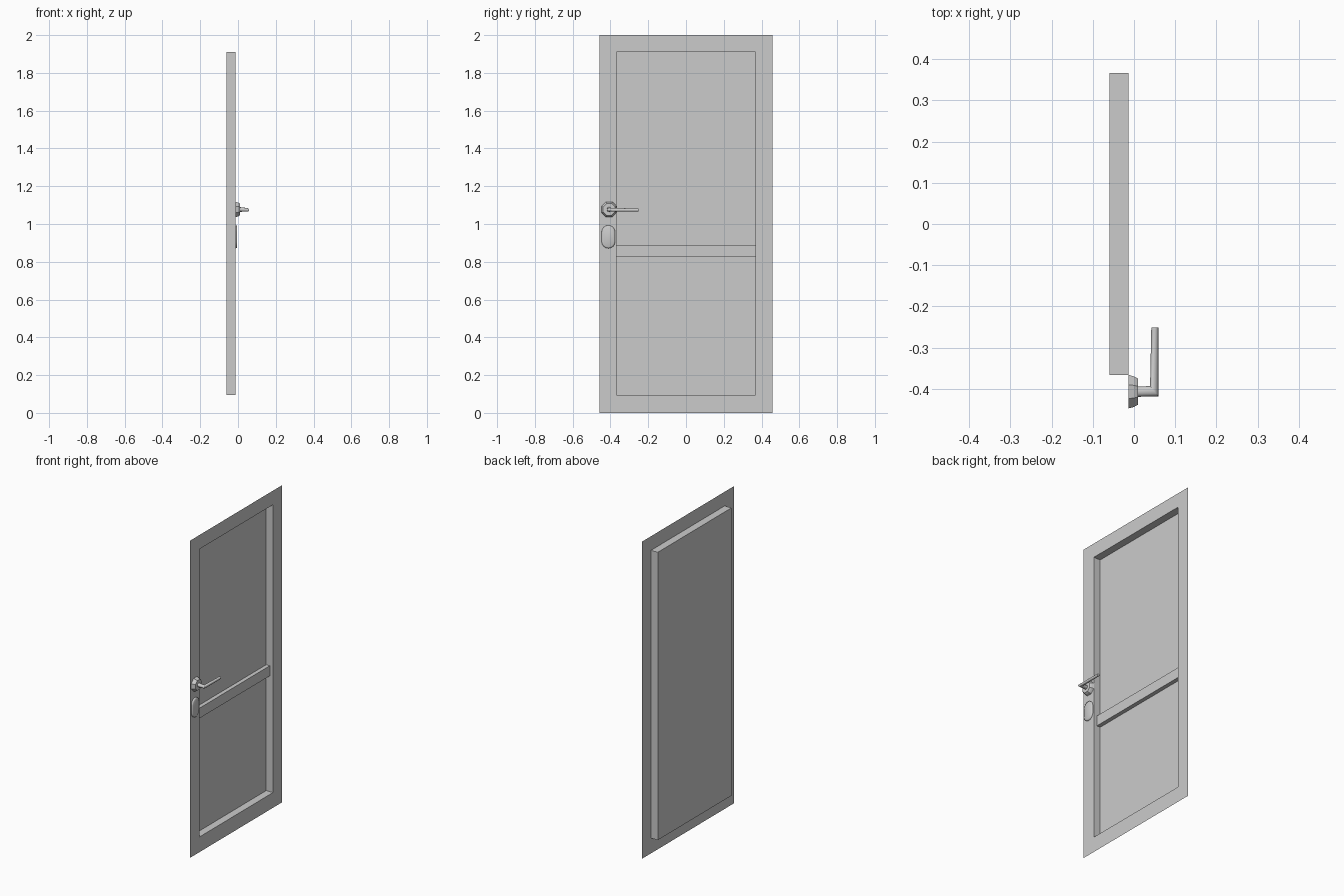
import bpy, bmesh
from math import sin, cos, pi, radians
from mathutils import Vector

if "Cube" in bpy.data.objects:
    bpy.data.objects.remove(bpy.data.objects["Cube"])


def loft(name, rings, smooth=None):
    """Skin a series of equal-length rings and cap the last one."""
    bm = bmesh.new()
    loops = [[bm.verts.new(p) for p in ring] for ring in rings]
    n = len(loops[0])
    for a, b in zip(loops, loops[1:]):
        for i in range(n):
            j = (i + 1) % n
            bm.faces.new((a[i], a[j], b[j], b[i]))
    bm.faces.new(loops[-1])
    mesh = bpy.data.meshes.new(name)
    bm.to_mesh(mesh)
    bm.free()
    obj = bpy.data.objects.new(name, mesh)
    bpy.context.collection.objects.link(obj)
    if smooth:
        bpy.context.view_layer.objects.active = obj
        obj.select_set(True)
        bpy.ops.object.shade_smooth_by_angle(angle=radians(smooth))
        obj.select_set(False)
    return obj


def rect(x, y, z0, z1):
    return [(x, -y, z0), (x, y, z0), (x, y, z1), (x, -y, z1)]


def oval(c, d, rz, n, turn=0.0):
    """Ellipse around c, spanned by vector d and the z axis."""
    c, d, up = Vector(c), Vector(d), Vector((0, 0, rz))
    angles = [turn + 2 * pi * i / n for i in range(n)]
    return [c + d * cos(a) + up * sin(a) for a in angles]


def stadium(x, y, z, r, straight, n=8):
    """Upright rounded slot outline."""
    pts = []
    for side, start in ((1, 0), (-1, pi)):
        for i in range(n + 1):
            a = start + pi * i / n
            pts.append((x, y + r * cos(a), z + side * straight + r * sin(a)))
    return pts


FRONT, BACK = -0.013, -0.06

# Door leaf: flat border sheet, recess walls and back panel
loft("door_leaf", [rect(FRONT, 0.458, 0, 2),
                   rect(FRONT, 0.367, 0.096, 1.911),
                   rect(BACK, 0.367, 0.096, 1.911)])

# Cross rail standing half way out of the recess
loft("cross_rail", [rect(BACK, 0.367, 0.826, 0.89),
                    rect(-0.035, 0.367, 0.826, 0.89)])

# Faceted rosette behind the handle
hy, hz = -0.407, 1.077
loft("handle_rosette", [oval((x, hy, hz), (0, r, 0), r, 8, pi / 8)
                        for x, r in ((FRONT, 0.044), (0.0, 0.040), (0.010, 0.034))])

# Lever handle: stem, mitred elbow, straight grip
loft("lever_handle", [oval((0.008, hy, hz), (0, 0.0125, 0), 0.0125, 12),
                      oval((0.049, hy + 0.001, hz - 0.002), (-0.010, 0.0125, 0), 0.0095, 12),
                      oval((0.0505, -0.251, hz - 0.003), (-0.0085, 0, 0), 0.0085, 12)],
     smooth=40)

# Lock plate with a softly domed face
loft("lock_plate", [stadium(x, -0.411, 0.932, r, 0.025)
                    for x, r in ((FRONT, 0.036), (-0.007, 0.035), (-0.004, 0.029))],
     smooth=70)
